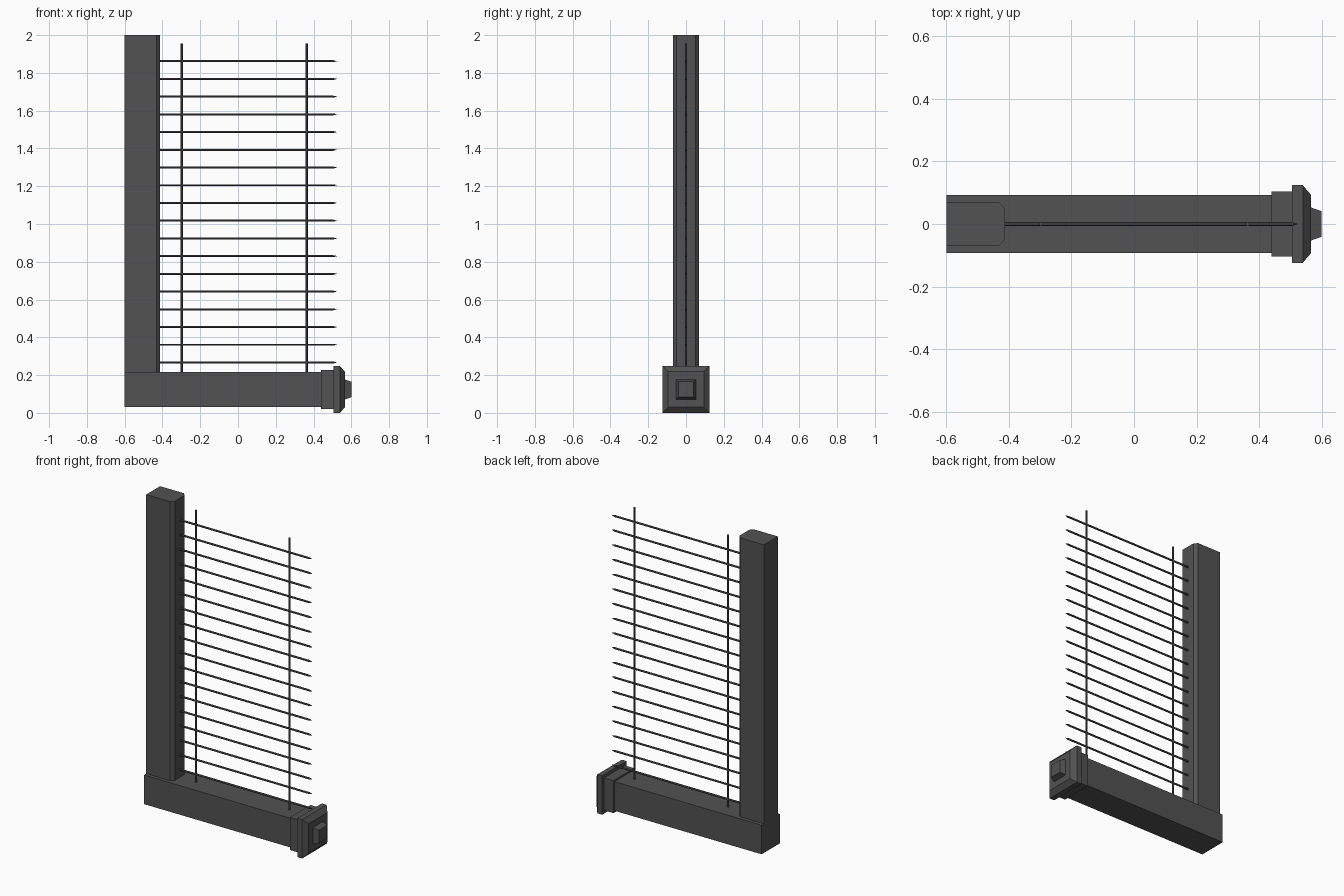
import bpy, bmesh, math

if "Cube" in bpy.data.objects:
    bpy.data.objects.remove(bpy.data.objects["Cube"])

iron = bpy.data.materials.new("dark grey iron")
iron.diffuse_color = (0.085, 0.085, 0.085, 1)
iron.use_nodes = True
iron.node_tree.nodes["Principled BSDF"].inputs["Base Color"].default_value = iron.diffuse_color


def make(name, rings):
    """Skin a list of matching vertex rings into a closed flat-shaded solid."""
    bm = bmesh.new()
    loops = [[bm.verts.new(p) for p in ring] for ring in rings]
    n = len(loops[0])
    for a, b in zip(loops, loops[1:]):
        for i in range(n):
            j = (i + 1) % n
            bm.faces.new((a[i], a[j], b[j], b[i]))
    bm.faces.new(loops[0][::-1])
    bm.faces.new(loops[-1])
    bmesh.ops.recalc_face_normals(bm, faces=bm.faces)
    mesh = bpy.data.meshes.new(name)
    bm.to_mesh(mesh)
    bm.free()
    mesh.materials.append(iron)
    obj = bpy.data.objects.new(name, mesh)
    bpy.context.collection.objects.link(obj)
    return obj


BEAM_Z = 0.124


def square(x, h):
    return [(x, sy * h, BEAM_Z + sz * h) for sy, sz in ((-1, -1), (1, -1), (1, 1), (-1, 1))]


def circle(r, n=6):
    return [(r * math.cos(2 * math.pi * i / n), r * math.sin(2 * math.pi * i / n)) for i in range(n)]


# Horizontal base beam with stepped, bevelled end cap
make("base_beam", [square(-0.6, 0.093), square(0.44, 0.093)])
make("end_collar", [square(0.44, 0.104), square(0.506, 0.104)])
make("end_cap", [square(0.506, 0.124), square(0.54, 0.124), square(0.566, 0.094)])
make("end_knob", [square(0.566, 0.053), square(0.6, 0.041)])

# Upright post, chamfered on the two inner corners
post = [(-0.6, -0.07), (-0.432, -0.07), (-0.412, -0.05),
        (-0.412, 0.05), (-0.432, 0.07), (-0.6, 0.07)]
make("upright_post", [[(x, y, z) for x, y in post] for z in (0.217, 2.0)])

# Two thin vertical rods
for k, x0 in enumerate((-0.297, 0.363)):
    make(f"vertical_rod_{k + 1}",
         [[(x0 + a, b, z) for a, b in circle(0.0065)] for z in (0.21, 1.955)])

# Eighteen horizontal pointed spikes
for k in range(18):
    z0 = 0.267 + k * (1.862 - 0.267) / 17
    make(f"spike_{k + 1}",
         [[(x, a, z0 + b) for a, b in circle(r)]
          for x, r in ((-0.42, 0.006), (0.504, 0.006), (0.523, 0.001))])
